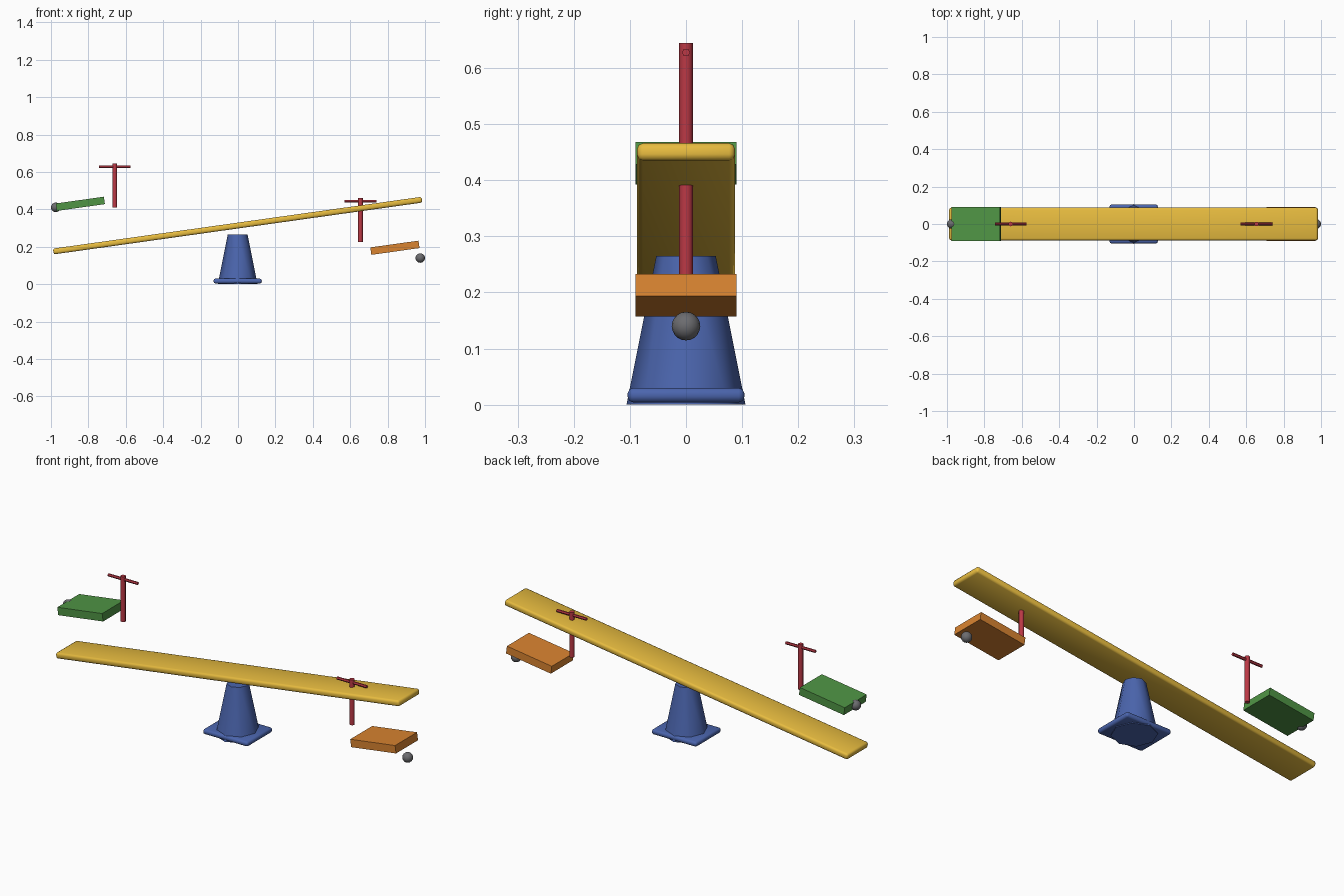
import bpy
from math import radians, pi

if "Cube" in bpy.data.objects:
    bpy.data.objects.remove(bpy.data.objects["Cube"])

TILT = radians(-8)


def finish(name, color, smooth=None):
    ob = bpy.context.object
    ob.name = name
    if color:
        mat = bpy.data.materials.get(color[0]) or bpy.data.materials.new(color[0])
        mat.diffuse_color = (*color[1], 1)
        mat.use_nodes = True
        mat.node_tree.nodes["Principled BSDF"].inputs["Base Color"].default_value = mat.diffuse_color
        ob.data.materials.append(mat)
    if smooth:
        bpy.ops.object.shade_smooth_by_angle(angle=radians(smooth))
    return ob


def box(name, size, loc, color, tilt=0.0):
    bpy.ops.mesh.primitive_cube_add(size=1, location=loc)
    ob = bpy.context.object
    ob.scale = size
    bpy.ops.object.transform_apply(location=False, rotation=False, scale=True)
    ob.rotation_euler = (0, tilt, 0)
    return finish(name, color)


def rod(name, r, length, loc, color, sides, rot=(0, 0, 0)):
    bpy.ops.mesh.primitive_cylinder_add(vertices=sides, radius=r, depth=length,
                                        location=loc, rotation=rot)
    return finish(name, color, 50)


def bevel(ob, width, segments):
    mod = ob.modifiers.new("bevel", 'BEVEL')
    mod.width = width
    mod.segments = segments
    for p in ob.data.polygons:
        p.use_smooth = True


BLUE = ("blue", (0.07, 0.13, 0.42))
YELLOW = ("yellow", (0.80, 0.50, 0.05))
RED = ("red", (0.50, 0.04, 0.06))
GREEN = ("green", (0.08, 0.30, 0.06))
ORANGE = ("orange", (0.70, 0.23, 0.03))
GREY = ("dark grey", (0.15, 0.15, 0.16))

# pedestal: tapered octagonal post through a rounded foot plate
bpy.ops.mesh.primitive_cone_add(vertices=8, radius1=0.106, radius2=0.053,
                                depth=0.265, location=(-0.002, 0, 0.1325))
finish("pedestal", BLUE, 50)
foot = box("foot_plate", (0.258, 0.208, 0.026), (-0.002, 0, 0.017), BLUE)
bevel(foot, 0.01, 2)

# tilted plank with rounded edges
plank = box("plank", (1.99, 0.174, 0.031), (-0.002, 0, 0.3135), YELLOW, TILT)
bevel(plank, 0.010, 2)

# seat, handle and bumper at each end: (side, x sign, seat z, post z, bumper z)
for side, s, seat_z, post_z, ball_z, col in (
        ("left", -1, 0.430, 0.5275, 0.411, GREEN),
        ("right", 1, 0.195, 0.3435, 0.140, ORANGE)):
    box(side + "_seat", (0.26, 0.18, 0.04), (s * 0.841 - 0.002, 0, seat_z), col, TILT)
    x = s * 0.657 - 0.002
    rod(side + "_handle_post", 0.0125, 0.235, (x, 0, post_z), RED, 8)
    rod(side + "_handle_bar", 0.0075, 0.17, (x, 0, post_z + 0.1), RED, 6, (0, pi / 2, 0))
    bpy.ops.mesh.primitive_uv_sphere_add(segments=16, ring_count=10, radius=0.0255,
                                         location=(s * 0.9745, 0, ball_z))
    finish(side + "_bumper", GREY, 60)
